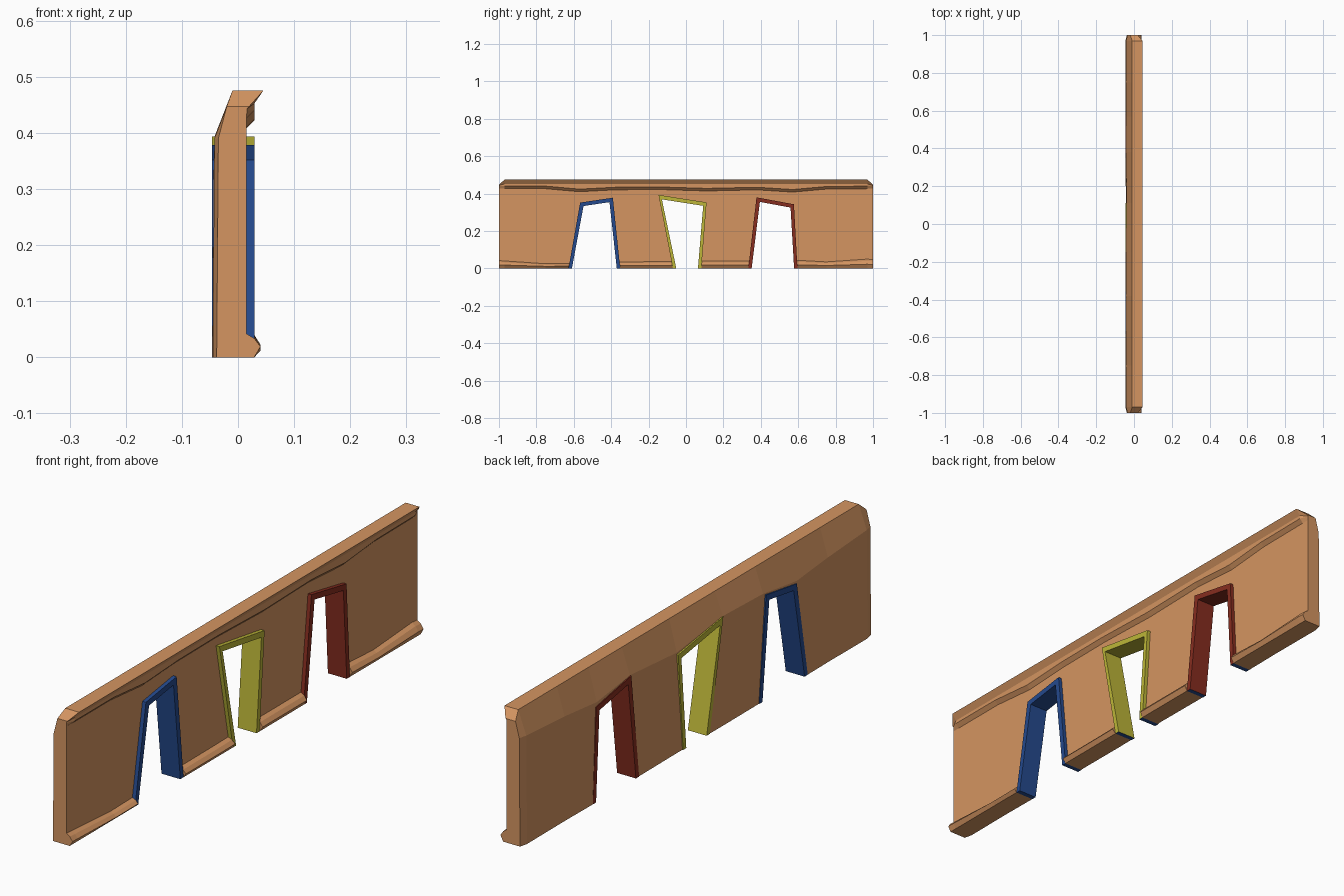
import bpy, bmesh

if "Cube" in bpy.data.objects:
    bpy.data.objects.remove(bpy.data.objects["Cube"])


def material(name, rgb):
    m = bpy.data.materials.new(name)
    m.diffuse_color = (*rgb, 1)
    m.use_nodes = True
    m.node_tree.nodes["Principled BSDF"].inputs["Base Color"].default_value = m.diffuse_color
    return m


WOOD = material("warm tan", (0.66, 0.30, 0.12))
BLUE = material("deep blue", (0.018, 0.068, 0.27))
YELLOW = material("mustard yellow", (0.51, 0.47, 0.04))
RED = material("brick red", (0.24, 0.026, 0.014))


def loft(name, sections, mats):
    """Skin a row of closed sections and cap both ends."""
    bm = bmesh.new()
    rings = [[bm.verts.new(p) for p in s] for s in sections]
    for a, b in zip(rings, rings[1:]):
        n = len(a)
        for i in range(n):
            j = (i + 1) % n
            bm.faces.new((a[i], a[j], b[j], b[i]))
    bm.faces.new(rings[0])
    bm.faces.new(rings[-1][::-1])
    bmesh.ops.recalc_face_normals(bm, faces=bm.faces)
    mesh = bpy.data.meshes.new(name)
    bm.to_mesh(mesh)
    bm.free()
    for m in mats:
        mesh.materials.append(m)
    ob = bpy.data.objects.new(name, mesh)
    bpy.context.collection.objects.link(ob)
    return ob


def wall_section(y, back, slope, cornice, base):
    """Wall profile: base moulding, flat front, cornice, sloped back top."""
    end = abs(y) > 0.99
    top = 0.447 if end else 0.475
    lip, mid = (0.020, 0.016) if end else (0.045, 0.029)
    pts = [(back, 0), (0.029, 0), (0.040, base * 0.45), (0.029, base * 0.8),
           (0.015, base), (0.015, cornice - 0.004),
           (mid, cornice + 0.010), (mid, min(0.452, top - 0.004)), (lip, top),
           (-0.020 if end else -0.010, top), (back + 0.003, slope)]
    return [(x, y, z) for x, z in pts]


# Wall stations: y, back x, slope start z, cornice underside z, base height
STATIONS = [
    (-1.00, -0.038, 0.390, 0.430, 0.042), (-0.97, -0.045, 0.390, 0.430, 0.040),
    (-0.75, -0.044, 0.375, 0.430, 0.025), (-0.57, -0.046, 0.360, 0.414, 0.028),
    (-0.38, -0.044, 0.385, 0.424, 0.035), (-0.15, -0.045, 0.393, 0.426, 0.036),
    (0.11, -0.043, 0.360, 0.418, 0.040), (0.38, -0.045, 0.382, 0.424, 0.040),
    (0.57, -0.046, 0.358, 0.412, 0.045), (0.75, -0.044, 0.375, 0.428, 0.035),
    (0.97, -0.045, 0.390, 0.430, 0.050), (1.00, -0.038, 0.390, 0.430, 0.047)]
wall = loft("wall", [wall_section(*s) for s in STATIONS], [WOOD])

# Doorways: outer outline as bottom left, top left, top right, bottom right
DOORS = [
    ("blue_door_frame", BLUE, [(-0.628, 0), (-0.566, 0.352), (-0.391, 0.378), (-0.352, 0)]),
    ("yellow_door_frame", YELLOW, [(-0.070, 0), (-0.147, 0.393), (0.110, 0.353), (0.082, 0)]),
    ("red_door_frame", RED, [(0.333, 0), (0.377, 0.380), (0.577, 0.343), (0.596, 0)])]
THICK = 0.018


def inner_outline(o):
    """Inset the outline, keeping the lintel parallel to its outer edge."""
    (b0, _), (t0, z0), (t1, z1), (b1, _) = o
    d = (z1 - z0) / (t1 - t0) * THICK
    return [(b0 + THICK, 0), (t0 + THICK, z0 + d - 0.021),
            (t1 - THICK, z1 - d - 0.021), (b1 - THICK, 0)]


for name, mat, outer in DOORS:
    # Cut the opening through the wall
    low = [(outer[0][0], -0.05)] + outer[1:3] + [(outer[3][0], -0.05)]
    # extend the legs straight along their lean below the ground
    for i, j in ((0, 1), (3, 2)):
        k = (outer[j][0] - outer[i][0]) / outer[j][1]
        low[i] = (outer[i][0] - 0.05 * k, -0.05)
    cutter = loft("door_cutter", [[(x, y, z) for y, z in low] for x in (-0.2, 0.2)], [WOOD])
    cutter.hide_render = True
    mod = wall.modifiers.new("doorway", "BOOLEAN")
    mod.operation, mod.solver, mod.object = "DIFFERENCE", "EXACT", cutter
    bpy.context.view_layer.objects.active = wall
    bpy.ops.object.modifier_apply(modifier=mod.name)
    bpy.data.objects.remove(cutter)

    # Frame: two legs and a lintel swept round the opening
    ring = [[(-0.046, *o), (0.029, *o), (0.029, *i), (-0.046, *i)]
            for o, i in zip(outer, inner_outline(outer))]
    frame = loft(name, ring, [mat, BLUE])
    # Feet undersides are blue
    for p in frame.data.polygons:
        if p.center.z < 0.001:
            p.material_index = 1
